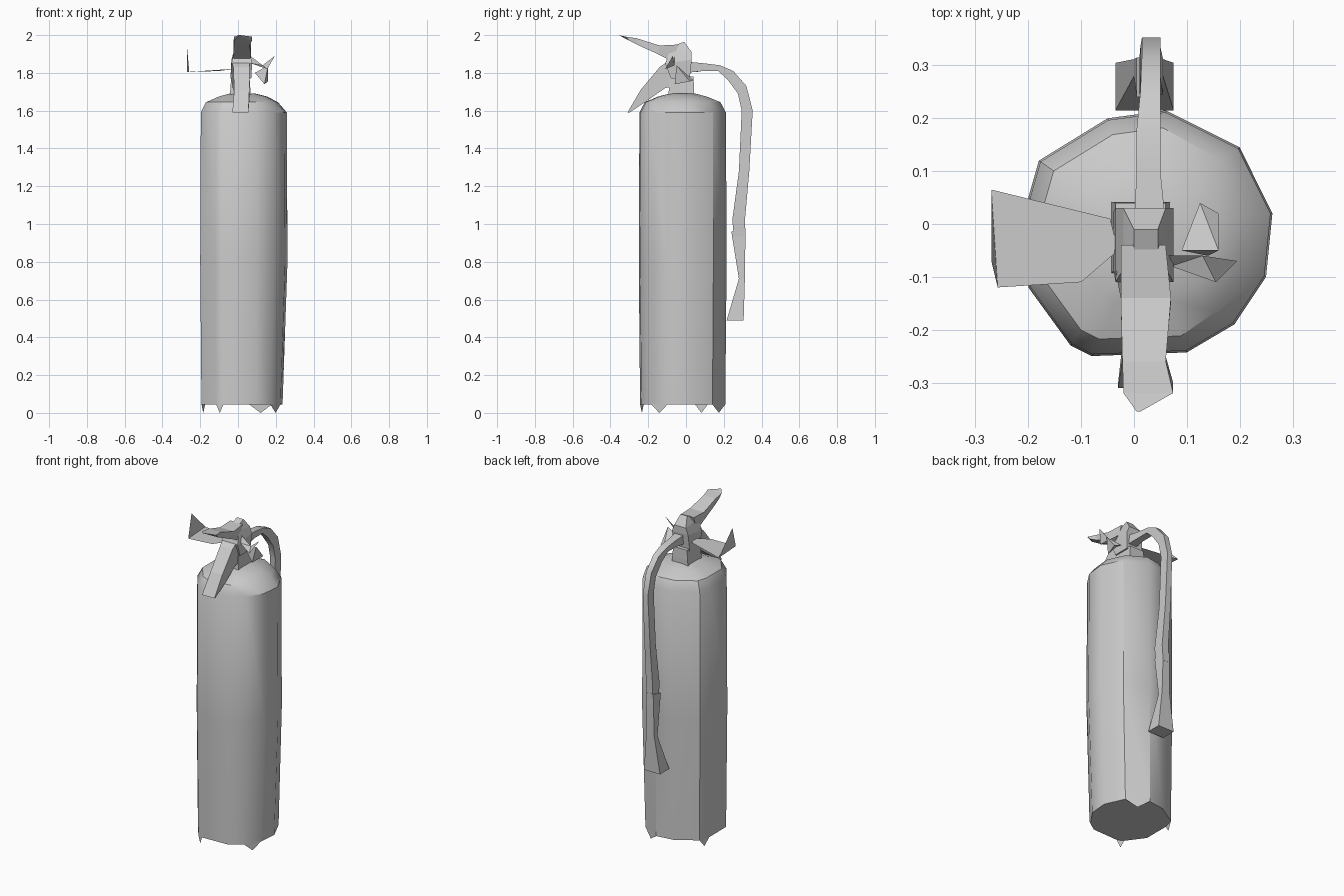
import bpy, bmesh, math

grey = bpy.data.materials.new("plain grey")
grey.diffuse_color = (0.6, 0.6, 0.6, 1)


def build(name, verts, faces, smooth=None):
    mesh = bpy.data.meshes.new(name)
    mesh.from_pydata(verts, [], faces)
    bm = bmesh.new()
    bm.from_mesh(mesh)
    bmesh.ops.recalc_face_normals(bm, faces=bm.faces)
    bm.to_mesh(mesh)
    bm.free()
    mesh.materials.append(grey)
    obj = bpy.data.objects.new(name, mesh)
    bpy.context.collection.objects.link(obj)
    if smooth:
        bpy.context.view_layer.objects.active = obj
        obj.select_set(True)
        bpy.ops.object.shade_smooth_by_angle(angle=math.radians(smooth))
        obj.select_set(False)
    return obj


def loft(name, rings, smooth=None):
    """Skin a stack of equal-sized rings and close both ends."""
    n = len(rings[0])
    verts = [p for r in rings for p in r]
    faces = [(k * n + i, k * n + (i + 1) % n, (k + 1) * n + (i + 1) % n, (k + 1) * n + i)
             for k in range(len(rings) - 1) for i in range(n)]
    faces += [tuple(range(n)), tuple(range(len(verts) - n, len(verts)))]
    return build(name, verts, faces, smooth)


def side_strip(name, stations, smooth=None):
    """Loft box sections: (y1, z1, y2, z2, x_left, x_right)."""
    rings = [[(a, y1, z1), (b, y1, z1), (b, y2, z2), (a, y2, z2)]
             for y1, z1, y2, z2, a, b in stations]
    return loft(name, rings, smooth)


# Tank: irregular outline lofted from the base up to the shoulder
outline = [(0.262, 0.02), (0.25, -0.10), (0.19, -0.19), (0.10, -0.243), (-0.08, -0.25),
           (-0.12, -0.23), (-0.20, -0.12), (-0.20, 0.05), (-0.18, 0.12), (-0.05, 0.20),
           (0.06, 0.215), (0.20, 0.145)]


def tank_ring(z, s, sx=1.0):
    cx, cy = 0.02, -0.02
    return [(cx + (x - cx) * s * (sx if x > 0.15 else 1), cy + (y - cy) * s, z)
            for x, y in outline]


low = tank_ring(0.045, 0.97, 0.92)
tank = loft("tank", [low, tank_ring(0.8, 1.0), tank_ring(1.59, 0.985),
                     tank_ring(1.645, 0.86, 0.92), tank_ring(1.675, 0.55), tank_ring(1.69, 0.3)], 35)

# Jagged skirt tips under the tank
for k, i in enumerate((1, 4, 7, 10)):
    a, b = low[i], low[(i + 1) % len(low)]
    tip = ((a[0] + b[0]) / 2, (a[1] + b[1]) / 2, 0.0)
    build(f"skirt_tip_{k}", [a, b, tip], [(0, 1, 2)])

# Valve block on the neck
side_strip("neck", [(-0.095, 1.66, 0.042, 1.66, -0.045, 0.07),
                    (-0.09, 1.72, 0.042, 1.72, -0.04, 0.065),
                    (-0.09, 1.79, 0.04, 1.78, -0.035, 0.06)])
side_strip("valve", [(-0.08, 1.77, 0.02, 1.77, -0.04, 0.07),
                     (-0.11, 1.85, 0.03, 1.87, -0.035, 0.075),
                     (-0.085, 1.92, 0.03, 1.91, -0.02, 0.06),
                     (-0.06, 1.945, -0.01, 1.965, 0.0, 0.045)])

# Upper squeeze lever
side_strip("upper_lever", [(-0.04, 1.95, -0.07, 1.86, -0.025, 0.06),
                           (-0.14, 1.945, -0.15, 1.90, -0.025, 0.07),
                           (-0.26, 1.983, -0.25, 1.945, -0.022, 0.06),
                           (-0.32, 1.992, -0.30, 1.97, -0.02, 0.074),
                           (-0.355, 2.0, -0.352, 1.998, 0.005, 0.012)])

# Lower carrying handle
side_strip("lower_handle", [(-0.09, 1.865, -0.06, 1.73, -0.035, 0.06),
                            (-0.14, 1.83, -0.11, 1.72, -0.025, 0.06),
                            (-0.24, 1.71, -0.21, 1.65, -0.02, 0.06),
                            (-0.31, 1.59, -0.30, 1.59, -0.03, 0.055)])

# Hose arching over the back
side_strip("hose", [(0.0, 1.86, 0.0, 1.80, 0.0, 0.06),
                    (0.10, 1.85, 0.09, 1.81, 0.005, 0.05),
                    (0.18, 1.84, 0.17, 1.81, 0.005, 0.05),
                    (0.25, 1.81, 0.22, 1.765, 0.012, 0.05),
                    (0.32, 1.73, 0.275, 1.69, 0.015, 0.05),
                    (0.353, 1.60, 0.295, 1.60, 0.015, 0.05),
                    (0.335, 1.28, 0.28, 1.28, 0.012, 0.05),
                    (0.312, 1.02, 0.245, 1.02, 0.01, 0.055),
                    (0.315, 0.92, 0.255, 0.92, 0.01, 0.05)], 35)

# Discharge horn at the end of the hose
side_strip("horn", [(0.315, 0.98, 0.24, 0.96, 0.005, 0.05),
                    (0.312, 0.72, 0.28, 0.71, 0.0, 0.055),
                    (0.305, 0.49, 0.215, 0.49, -0.035, 0.075)])

# Bent tag on the left
build("tag", [(-0.27, 0.065, 1.805), (-0.045, 0.01, 1.82), (-0.03, -0.05, 1.82),
              (-0.10, -0.11, 1.81), (-0.258, -0.12, 1.805), (-0.27, -0.07, 1.94)],
      [(0, 4, 3, 2, 1), (0, 4, 5)])

# Pull pin and gauge shards on the right
build("pin_shard", [(0.065, -0.06, 1.89), (0.13, -0.06, 1.84), (0.195, -0.07, 1.89),
                    (0.155, -0.11, 1.82), (0.07, -0.08, 1.85)],
      [(0, 1, 4), (1, 2, 3), (1, 3, 4)])
build("gauge_shard", [(0.09, -0.05, 1.80), (0.125, 0.04, 1.76), (0.16, 0.02, 1.755),
                      (0.16, -0.05, 1.84), (0.14, -0.06, 1.74)],
      [(0, 1, 3), (1, 2, 3), (2, 4, 3), (0, 4, 2, 1), (0, 3, 4)])
